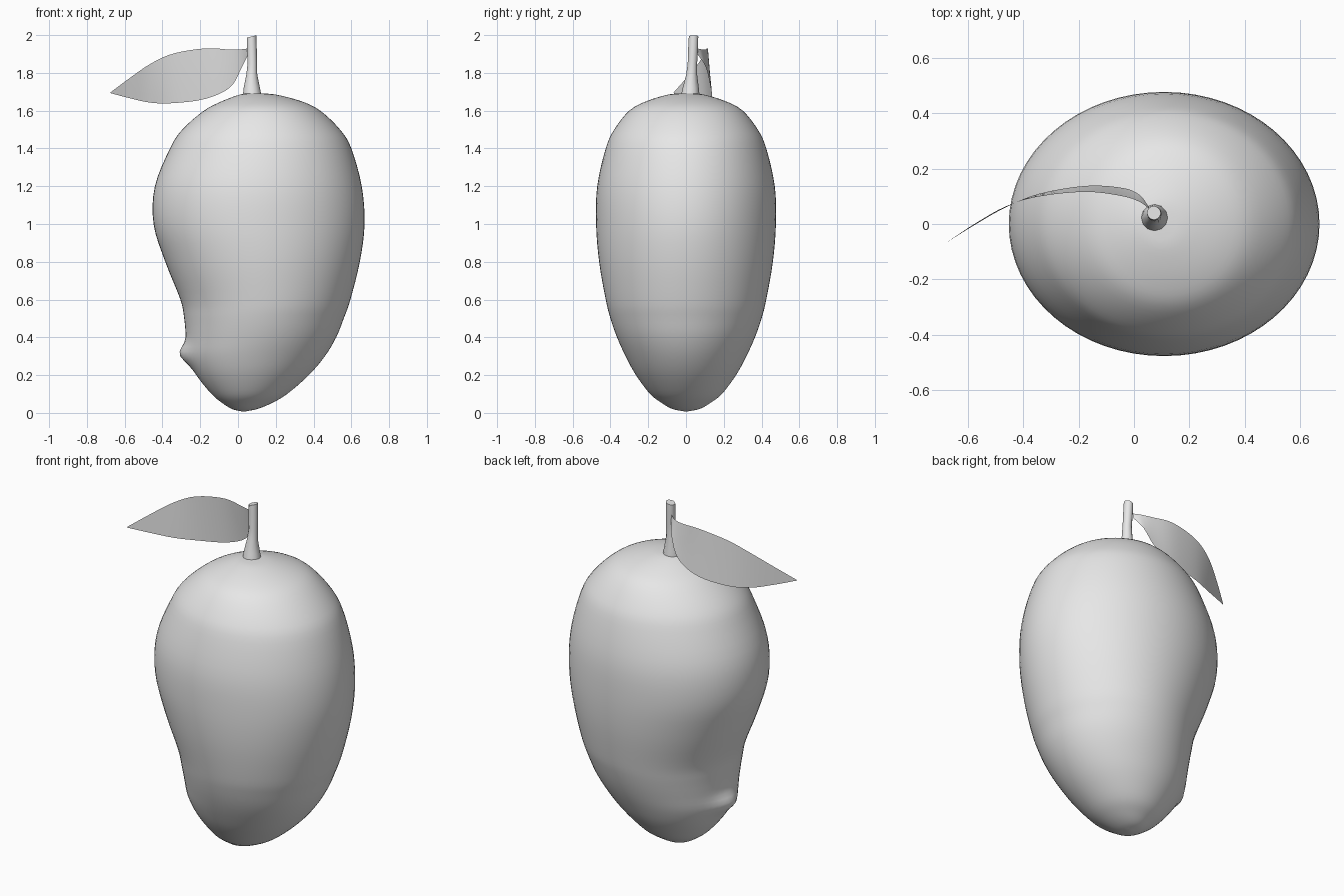
import bpy, bmesh, math
from mathutils import Vector

cube = bpy.data.objects.get("Cube")
if cube:
    bpy.data.objects.remove(cube, do_unlink=True)

grey = bpy.data.materials.new("plain grey")
grey.use_nodes = True
grey.diffuse_color = (0.8, 0.8, 0.8, 1)
grey.node_tree.nodes["Principled BSDF"].inputs["Base Color"].default_value = (0.8, 0.8, 0.8, 1)


def smooth_rows(rows, steps):
    """Catmull-Rom interpolation of a short list of profile rows."""
    pts = [Vector(r) for r in rows]
    pts = [2 * pts[0] - pts[1]] + pts + [2 * pts[-1] - pts[-2]]
    out = []
    for a, b, c, d in zip(pts, pts[1:], pts[2:], pts[3:]):
        for i in range(steps):
            t = i / steps
            out.append(0.5 * (2 * b + (c - a) * t + (2 * a - 5 * b + 4 * c - d) * t * t
                              + (3 * b - a - 3 * c + d) * t ** 3))
    return out + [pts[-2]]


def loft(name, rings, closed=True, caps=True, angle=40):
    """Skin a list of equally long point rings."""
    bm = bmesh.new()
    rows = [[bm.verts.new(p) for p in ring] for ring in rings]
    n = len(rows[0])
    for low, high in zip(rows, rows[1:]):
        for i in range(n if closed else n - 1):
            j = (i + 1) % n
            bm.faces.new((low[i], low[j], high[j], high[i]))
    if caps:
        bm.faces.new(rows[0][::-1])
        bm.faces.new(rows[-1])
    bm.normal_update()
    mesh = bpy.data.meshes.new(name)
    bm.to_mesh(mesh)
    bm.free()
    mesh.materials.append(grey)
    obj = bpy.data.objects.new(name, mesh)
    bpy.context.collection.objects.link(obj)
    bpy.ops.object.select_all(action="DESELECT")
    obj.select_set(True)
    bpy.context.view_layer.objects.active = obj
    bpy.ops.object.shade_smooth_by_angle(angle=math.radians(angle))
    return obj


# Fruit body: height, right edge, left edge, half depth
body_rows = [
    (0.008, 0.02, 0.04, 0.01), (0.02, -0.03, 0.10, 0.07), (0.05, -0.08, 0.175, 0.125),
    (0.1, -0.14, 0.26, 0.19), (0.2, -0.22, 0.375, 0.265), (0.3, -0.265, 0.46, 0.32),
    (0.4, -0.275, 0.52, 0.365), (0.5, -0.285, 0.56, 0.4), (0.6, -0.305, 0.595, 0.425),
    (0.8, -0.385, 0.645, 0.46), (1.0, -0.447, 0.67, 0.476), (1.2, -0.44, 0.655, 0.47),
    (1.4, -0.36, 0.6, 0.425), (1.5, -0.295, 0.54, 0.38), (1.6, -0.18, 0.435, 0.3),
    (1.65, -0.085, 0.335, 0.21), (1.685, 0.01, 0.2, 0.095), (1.692, 0.07, 0.11, 0.02)]
SIDES = 64
rings = []
for z, lo, hi, depth in smooth_rows(body_rows, 4):
    ring = []
    for k in range(SIDES):
        a = math.tau * k / SIDES
        p = Vector(((lo + hi) / 2 + (hi - lo) / 2 * math.cos(a), depth * math.sin(a), z))
        # small beak bulging from the right side
        if p.x < 0:
            p.x -= 0.042 * math.exp(-((z - 0.31) / 0.055) ** 2 - (p.y / 0.1) ** 2)
        ring.append(p)
    rings.append(ring)
loft("fruit_body", rings)

# Stem: centre, radius, tilt of the ring
stem_rows = [(0.075, 0.022, 1.675, 0.05, 0), (0.073, 0.025, 1.72, 0.043, 0),
             (0.073, 0.03, 1.79, 0.029, 0), (0.076, 0.034, 1.85, 0.025, 0),
             (0.073, 0.038, 1.94, 0.026, 0), (0.072, 0.04, 1.993, 0.025, 0.25)]
rings = []
for x, y, z, r, tilt in stem_rows:
    rings.append([(x + r * math.cos(a), y + r * math.sin(a), z + tilt * r * math.cos(a))
                  for a in (math.tau * k / 12 for k in range(12))])
loft("stem", rings)

# Leaf: x, lower and upper edge height, lower and upper edge depth
leaf_rows = [
    (0.055, 1.9, 1.93, 0.06, 0.055), (0.02, 1.83, 1.925, 0.105, 0.08),
    (-0.04, 1.725, 1.923, 0.13, 0.1), (-0.17, 1.663, 1.93, 0.138, 0.116),
    (-0.34, 1.64, 1.903, 0.11, 0.1), (-0.46, 1.642, 1.85, 0.062, 0.065),
    (-0.57, 1.665, 1.775, 0.0, 0.004), (-0.675, 1.693, 1.697, -0.065, -0.065)]
rings = []
for x, z0, z1, y0, y1 in smooth_rows(leaf_rows, 4):
    low, high = Vector((x, y0, z0)), Vector((x, y1, z1))
    rings.append([low.lerp(high, t / 6) for t in range(7)])
loft("leaf", rings, closed=False, caps=False)
